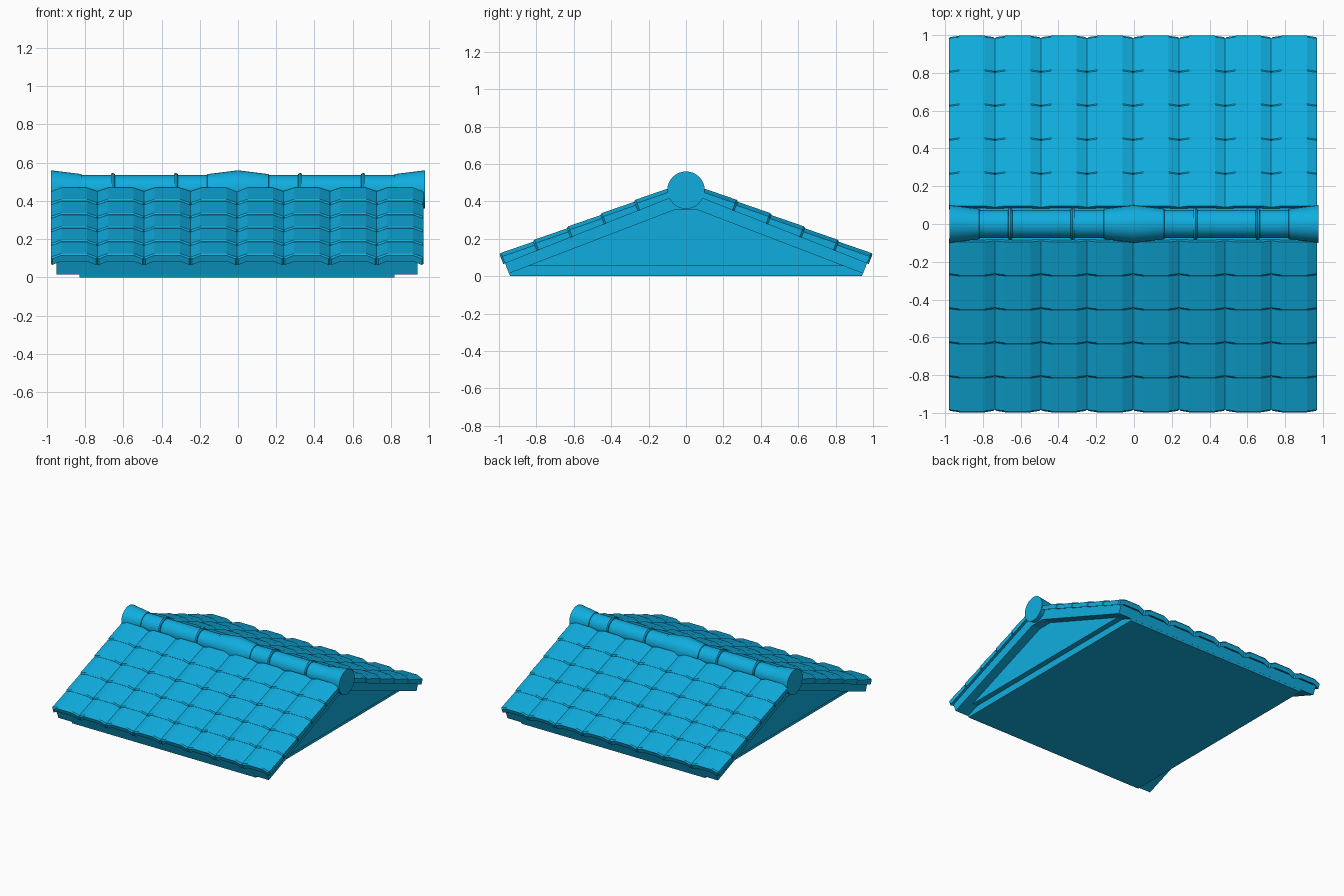
import bpy, bmesh, math
from mathutils import Vector

cube = bpy.data.objects.get("Cube")
if cube:
    bpy.data.objects.remove(cube, do_unlink=True)

blue = bpy.data.materials.new("roof_blue")
blue.use_nodes = True
colour = (0.005, 0.42, 0.74, 1)
blue.diffuse_color = colour
blue.node_tree.nodes["Principled BSDF"].inputs["Base Color"].default_value = colour

PITCH = math.atan(0.395)
UP = Vector((0, -math.cos(PITCH), math.sin(PITCH)))
OUT = Vector((0, math.sin(PITCH), math.cos(PITCH)))
EAVE = Vector((0, 0.977, 0.065))
SHIFT = -0.005
COLS, ROWS = 8, 5
TILE_W = 1.95 / COLS
TILE_L = 0.18 / math.cos(PITCH)


def loft(name, sections):
    """Skin a closed solid through rings of equal point count."""
    bm = bmesh.new()
    rings = [[bm.verts.new(p) for p in ring] for ring in sections]
    n = len(rings[0])
    for a, b in zip(rings, rings[1:]):
        for i in range(n):
            j = (i + 1) % n
            bm.faces.new((a[i], a[j], b[j], b[i]))
    bm.faces.new(rings[0])
    bm.faces.new(rings[-1])
    bmesh.ops.recalc_face_normals(bm, faces=bm.faces)
    mesh = bpy.data.meshes.new(name)
    bm.to_mesh(mesh)
    bm.free()
    mesh.materials.append(blue)
    obj = bpy.data.objects.new(name, mesh)
    bpy.context.collection.objects.link(obj)
    return obj


def extrude_x(name, half_profile, x0, x1):
    """Extrude a symmetric (y, z) outline along x."""
    outline = half_profile + [(-y, z) for y, z in reversed(half_profile)]
    return loft(name, [[(x + SHIFT, y, z) for y, z in outline] for x in (x0, x1)])


def on_slope(s, h):
    """(y, z) at distance s above the eave and height h off the slope."""
    p = EAVE + UP * s + OUT * h
    return p.y, p.z


# Base block, and the gable wall overhanging it
extrude_x("base_block", [(0.94, 0), (0.962, 0.06), (0.09, 0.4)], -0.825, 0.825)
extrude_x("gable_wall", [(0.86, 0.055), (0.08, 0.37)], -0.87, 0.87)

# Sloping rake boards under the tiles, at both gable ends
board = [(0.06, 0.355), on_slope(0.01, -0.058), on_slope(0.01, 0.015),
         on_slope(0.96, 0.015)]
for side, x in (("right", -0.945), ("left", 0.825)):
    extrude_x(side + "_rake_board", board, x, x + 0.12)
extrude_x("roof_deck", board, -0.825, 0.825)

# One arched tile with a softened lower lip, repeated over both slopes
def tile_section(s, drop, inset):
    top = [(inset, 0.04), (0.055, 0.06), (TILE_W - 0.055, 0.06), (TILE_W - inset, 0.04)]
    bottom = [(TILE_W - inset, 0), (TILE_W - 0.055, 0.02), (0.055, 0.02), (inset, 0)]
    pts = [(u, h - drop) for u, h in top] + bottom
    return [(u - 0.975 + SHIFT, *on_slope(s, h)) for u, h in pts]


tiles = loft("roof_tiles", [tile_section(0, 0.006, 0.008),
                            tile_section(0.01, 0, 0),
                            tile_section(TILE_L, 0.008, 0)])
for label, count, step in (("columns", COLS, Vector((TILE_W, 0, 0))),
                           ("rows", ROWS, UP * TILE_L)):
    array = tiles.modifiers.new(label, 'ARRAY')
    array.count = count
    array.use_relative_offset = False
    array.use_constant_offset = True
    array.constant_offset_displace = step
mirror = tiles.modifiers.new("other_slope", 'MIRROR')
mirror.use_axis = (False, True, False)
mirror.use_mirror_merge = False


# Ridge cap: turned tube with flared ends, flared centre and raised bands
def lathe(name, profile, segments=32):
    turns = [math.tau * i / segments for i in range(segments)]
    obj = loft(name, [[(x, r * math.cos(t), 0.46 + r * math.sin(t)) for t in turns]
                      for x, r in profile])
    bpy.ops.object.select_all(action='DESELECT')
    obj.select_set(True)
    bpy.context.view_layer.objects.active = obj
    bpy.ops.object.shade_smooth_by_angle(angle=math.radians(30))


half = [(0, 0.1), (0.16, 0.08), (0.162, 0.075)]
for band in (0.325, 0.655):
    half += [(band - 0.011, 0.075), (band - 0.009, 0.083), (band, 0.086),
             (band + 0.009, 0.083), (band + 0.011, 0.075)]
half += [(0.818, 0.075), (0.82, 0.08), (0.978, 0.1)]
lathe("ridge_cap", [(-x, r) for x, r in reversed(half[1:])] + half)
